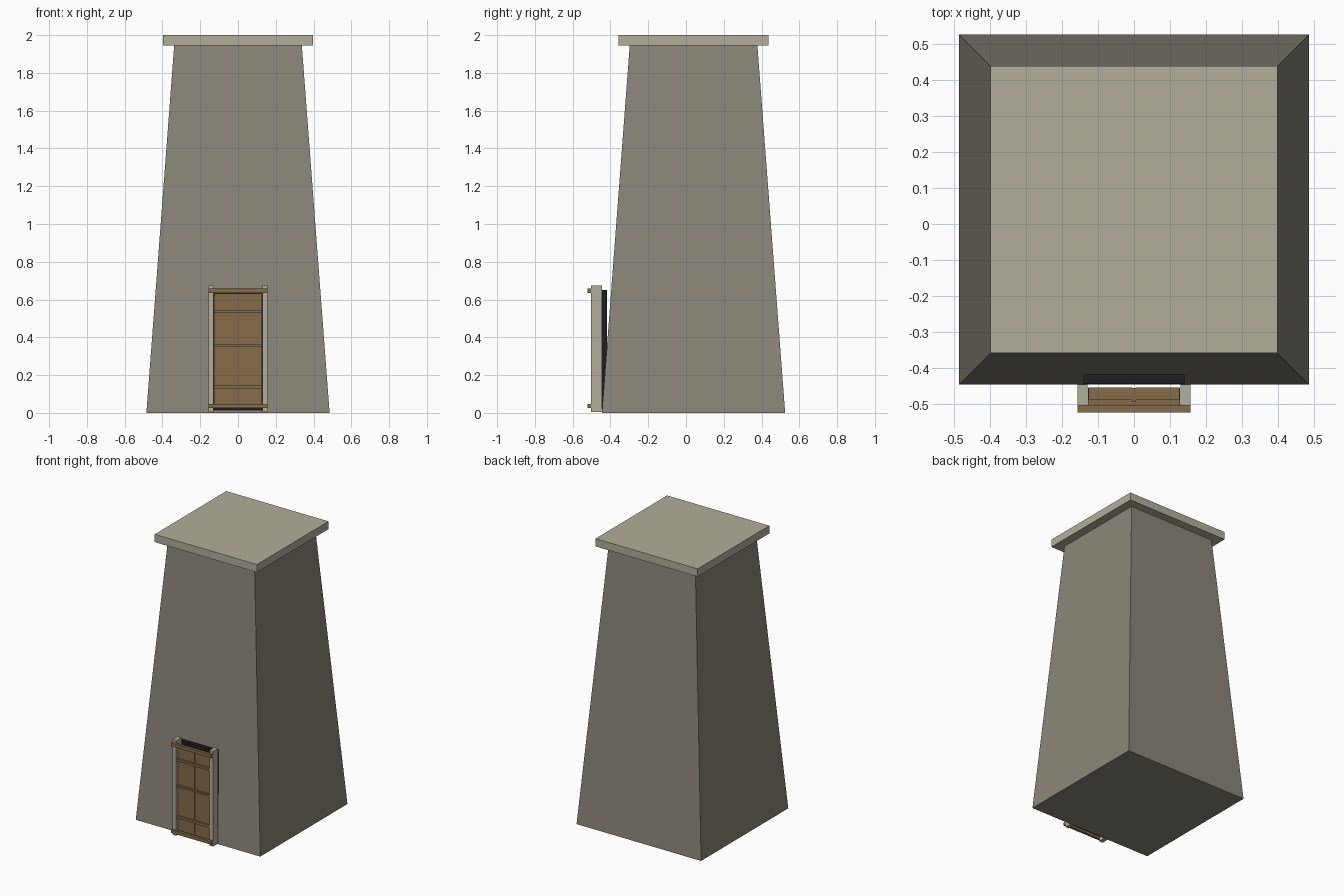
import bpy, bmesh

if "Cube" in bpy.data.objects:
    bpy.data.objects.remove(bpy.data.objects["Cube"])


def material(name, rgb):
    m = bpy.data.materials.new(name)
    m.diffuse_color = (*rgb, 1)
    m.use_nodes = True
    m.node_tree.nodes["Principled BSDF"].inputs["Base Color"].default_value = m.diffuse_color
    return m


STONE = material("grey stone", (0.26, 0.238, 0.19))
PALE = material("pale stone", (0.445, 0.423, 0.332))
WOOD = material("brown wood", (0.24, 0.15, 0.07))
DARK = material("dark opening", (0.013, 0.013, 0.015))


def block(name, mat, x, y, z, taper=1.0):
    """Box between (min, max) pairs; the top is scaled by taper."""
    bm = bmesh.new()
    bmesh.ops.create_cube(bm, size=1)
    cx, cy = sum(x) / 2, sum(y) / 2
    for v in bm.verts:
        s = taper if v.co.z > 0 else 1.0
        v.co = (cx + v.co.x * (x[1] - x[0]) * s,
                cy + v.co.y * (y[1] - y[0]) * s,
                z[1] if v.co.z > 0 else z[0])
    me = bpy.data.meshes.new(name)
    bm.to_mesh(me)
    bm.free()
    me.materials.append(mat)
    ob = bpy.data.objects.new(name, me)
    bpy.context.collection.objects.link(ob)
    return ob


# Tapered tower and overhanging roof slab
block("tower_body", STONE, (-0.485, 0.485), (-0.445, 0.525), (0, 1.945), 0.338 / 0.485)
block("roof_slab", PALE, (-0.398, 0.398), (-0.358, 0.438), (1.945, 2.0))

# Dark doorway behind the door
block("doorway", DARK, (-0.14, 0.14), (-0.444, -0.417), (0.01, 0.65))

# Door posts and door leaves, one pair each side
for side, s in (("left", -1), ("right", 1)):
    block("door_post_" + side, PALE, sorted((s * 0.129, s * 0.157)),
          (-0.503, -0.445), (0.005, 0.675))
    block("door_leaf_" + side, WOOD, sorted((s * 0.004, s * 0.126)),
          (-0.488, -0.453), (0.03, 0.632))

# Centre stile and cross bars on the door
block("door_stile", WOOD, (-0.006, 0.006), (-0.494, -0.455), (0.03, 0.632))
for i, (z0, z1) in enumerate(((0.128, 0.145), (0.349, 0.361), (0.53, 0.546))):
    block(f"door_bar_{i + 1}", WOOD, (-0.128, 0.128), (-0.502, -0.455), (z0, z1))

# Rails fixed across the posts
for name, z in (("lower_rail", (0.025, 0.047)), ("upper_rail", (0.635, 0.658))):
    block(name, WOOD, (-0.157, 0.157), (-0.522, -0.502), z)
